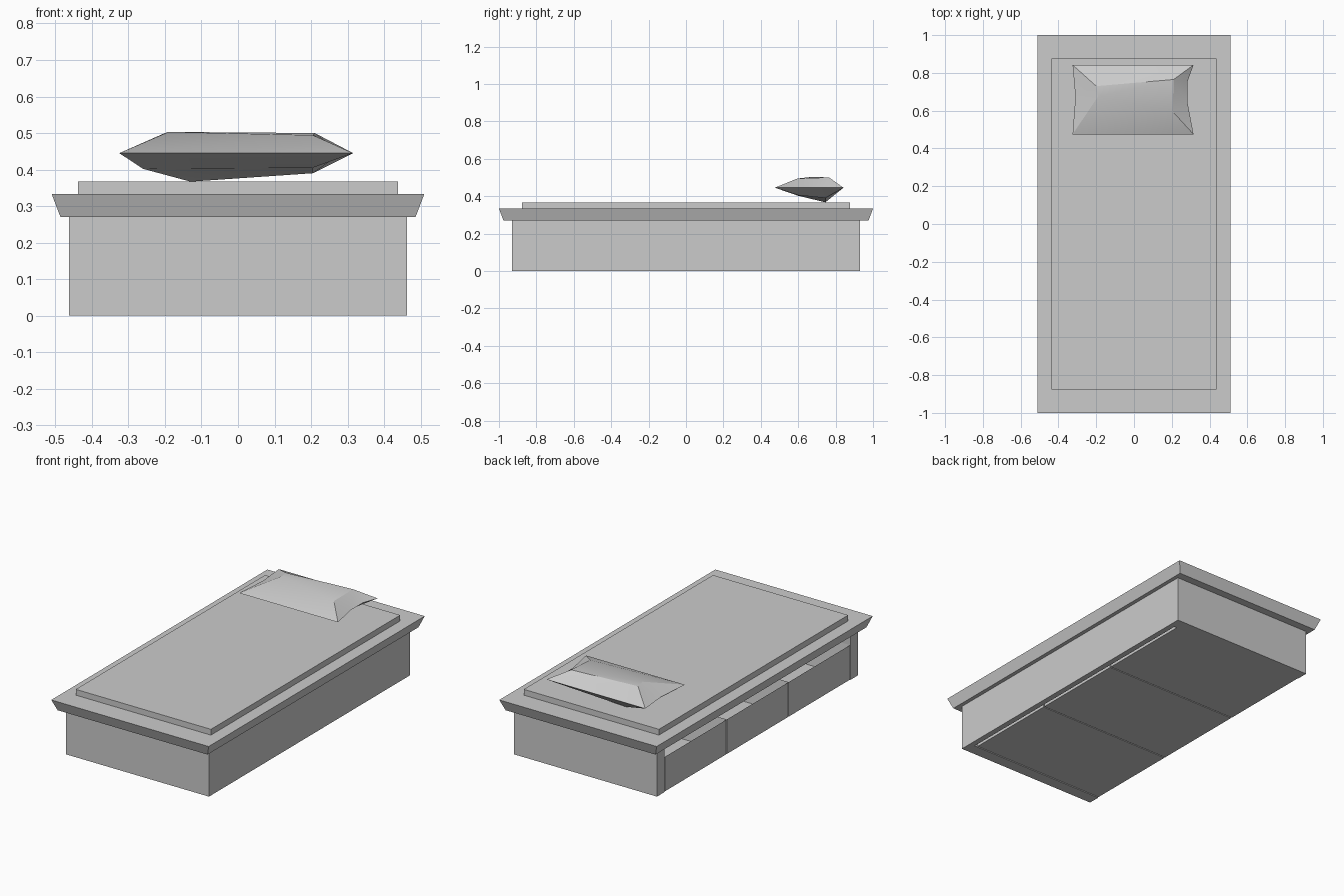
import bpy, bmesh, math

cube = bpy.data.objects.get("Cube")
if cube:
    bpy.data.objects.remove(cube, do_unlink=True)

# One flat grey for the whole bed
grey = bpy.data.materials.new("plain_grey")
grey.use_nodes = True
COLOUR = (0.6, 0.6, 0.6, 1)
grey.diffuse_color = COLOUR
grey.node_tree.nodes["Principled BSDF"].inputs["Base Color"].default_value = COLOUR


def make(name, verts, faces):
    mesh = bpy.data.meshes.new(name)
    mesh.from_pydata(verts, [], faces)
    bm = bmesh.new()
    bm.from_mesh(mesh)
    bmesh.ops.recalc_face_normals(bm, faces=bm.faces)
    bm.to_mesh(mesh)
    bm.free()
    mesh.materials.append(grey)
    obj = bpy.data.objects.new(name, mesh)
    bpy.context.collection.objects.link(obj)
    return obj


def box(name, x, y, z, flare=0.0):
    """Box from ranges; flare widens the top rim."""
    verts = []
    for height, f in ((z[0], 0), (z[1], flare)):
        verts += [(x[0] - f, y[0] - f, height), (x[1] + f, y[0] - f, height),
                  (x[1] + f, y[1] + f, height), (x[0] - f, y[1] + f, height)]
    sides = [(i, (i + 1) % 4, (i + 1) % 4 + 4, i + 4) for i in range(4)]
    return make(name, verts, [(3, 2, 1, 0), (4, 5, 6, 7)] + sides)


def drawer(name, x, y, z, wall):
    """Open tray: inset the top of a box and push it down."""
    obj = box(name, x, y, z)
    bm = bmesh.new()
    bm.from_mesh(obj.data)
    top = max(bm.faces, key=lambda f: f.calc_center_median().z)
    bmesh.ops.inset_region(bm, faces=[top], thickness=wall)
    for v in top.verts:
        v.co.z = z[0] + wall
    bm.to_mesh(obj.data)
    bm.free()


# Base: two end panels and one closed long side
HX, HY, TOP = 0.463, 0.93, 0.27
END = 0.86
box("foot_panel", (-HX, HX), (-HY, -END), (0, TOP))
box("head_panel", (-HX, HX), (END, HY), (0, TOP))
box("side_panel", (0.43, HX), (-END, END), (0, TOP))

# Three drawers opening on the right side
width = 2 * END / 3
for i in range(3):
    start = -END + i * width
    drawer(f"drawer_{i + 1}", (-HX, 0.41), (start + 0.003, start + width - 0.003),
           (0.003, 0.205), 0.025)

# Flared platform and thin mattress
box("platform", (-0.486, 0.486), (-0.976, 0.976), (TOP, 0.333), 0.024)
box("mattress", (-0.438, 0.438), (-0.876, 0.876), (0.333, 0.367))

# Faceted pillow: pinched rim, upper and lower ridges
R = 0.445
rim = [(-0.325, 0.475, R), (0.315, 0.475, R), (0.283, 0.643, R), (0.283, 0.754, R),
       (0.315, 0.842, R), (-0.325, 0.842, R), (-0.31, 0.675, R)]
upper = [(-0.19, 0.675, 0.503), (-0.2, 0.73, 0.5), (0.21, 0.765, 0.5), (0.205, 0.595, 0.494)]
lower = [(-0.26, 0.6, 0.402), (-0.13, 0.745, 0.367), (0.205, 0.745, 0.39), (0.205, 0.6, 0.405)]


def shell(a):
    b, c, d = a + 1, a + 2, a + 3
    return [(0, 1, d), (0, d, a), (1, 2, d), (2, 3, c), (2, c, d), (3, 4, c),
            (4, 5, b), (4, b, c), (5, 6, b), (6, a, b), (6, 0, a), (a, d, c), (a, c, b)]


pillow = make("pillow", rim + upper + lower, shell(7) + shell(11))
bpy.ops.object.select_all(action="DESELECT")
pillow.select_set(True)
bpy.context.view_layer.objects.active = pillow
bpy.ops.object.shade_smooth_by_angle(angle=math.radians(25))
